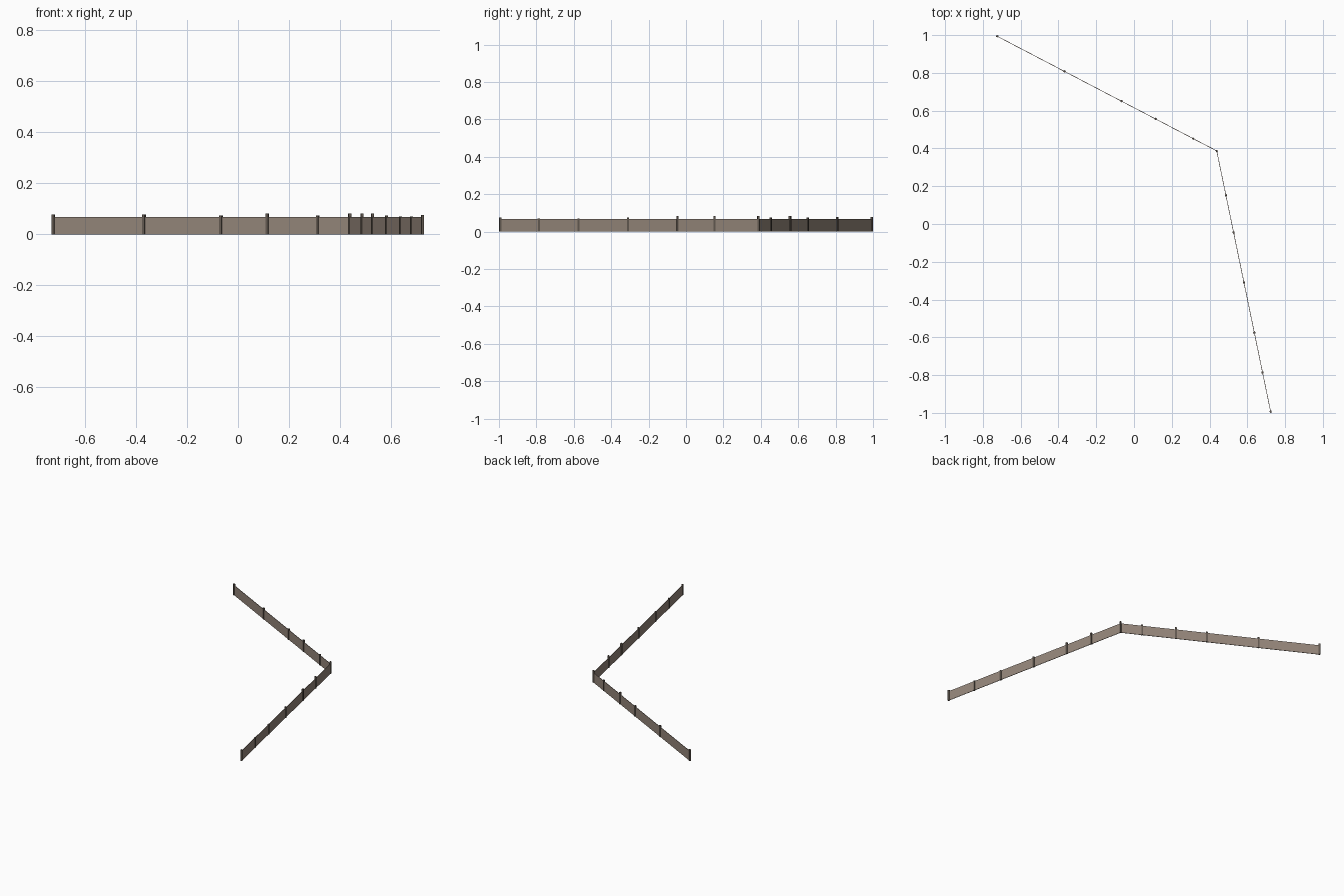
import bpy, math
from mathutils import Matrix, Vector

if "Cube" in bpy.data.objects:
    bpy.data.objects.remove(bpy.data.objects["Cube"])

def material(name, col):
    m = bpy.data.materials.new(name)
    m.diffuse_color = (*col, 1)
    m.use_nodes = True
    m.node_tree.nodes["Principled BSDF"].inputs["Base Color"].default_value = m.diffuse_color
    return m

panel_mat = material("weathered wood", (0.30, 0.24, 0.195))
post_mat = material("dark post wood", (0.13, 0.105, 0.085))

def box(name, center, size, angle, mat):
    bpy.ops.mesh.primitive_cube_add(size=1)
    o = bpy.context.object
    o.name = name
    o.data.transform(Matrix.Diagonal((*size, 1)))
    o.location = center
    o.rotation_euler.z = angle
    o.data.materials.append(mat)
    return o

# post positions along the fence line and post heights
left_end, corner, right_end = Vector((-0.7245, 0.994)), Vector((0.438, 0.387)), Vector((0.7235, -0.9935))
POST = 0.0105
PANEL_H, PANEL_T = 0.068, 0.003
long_run = [(0, .079), (.306, .079), (.566, .075), (.722, .083), (.892, .075)]
short_run = [(0, .083), (.17, .083), (.313, .083), (.505, .075), (.697, .070), (.85, .070), (1, .076)]

# straight panel runs, with posts spaced unevenly along each
for a, b, posts in ((left_end, corner, long_run), (corner, right_end, short_run)):
    d = b - a
    ang = math.atan2(d.y, d.x)
    stations = [t for t, h in posts]
    if stations[-1] < 1:
        stations.append(1)
    for t, h in posts:
        p = a + d * t
        box("fence_post", (p.x, p.y, h / 2), (POST, POST, h), ang, post_mat)
    for t0, t1 in zip(stations, stations[1:]):
        c = a + d * (t0 + t1) / 2
        box("fence_panel", (c.x, c.y, PANEL_H / 2),
            (d.length * (t1 - t0), PANEL_T, PANEL_H), ang, panel_mat)
